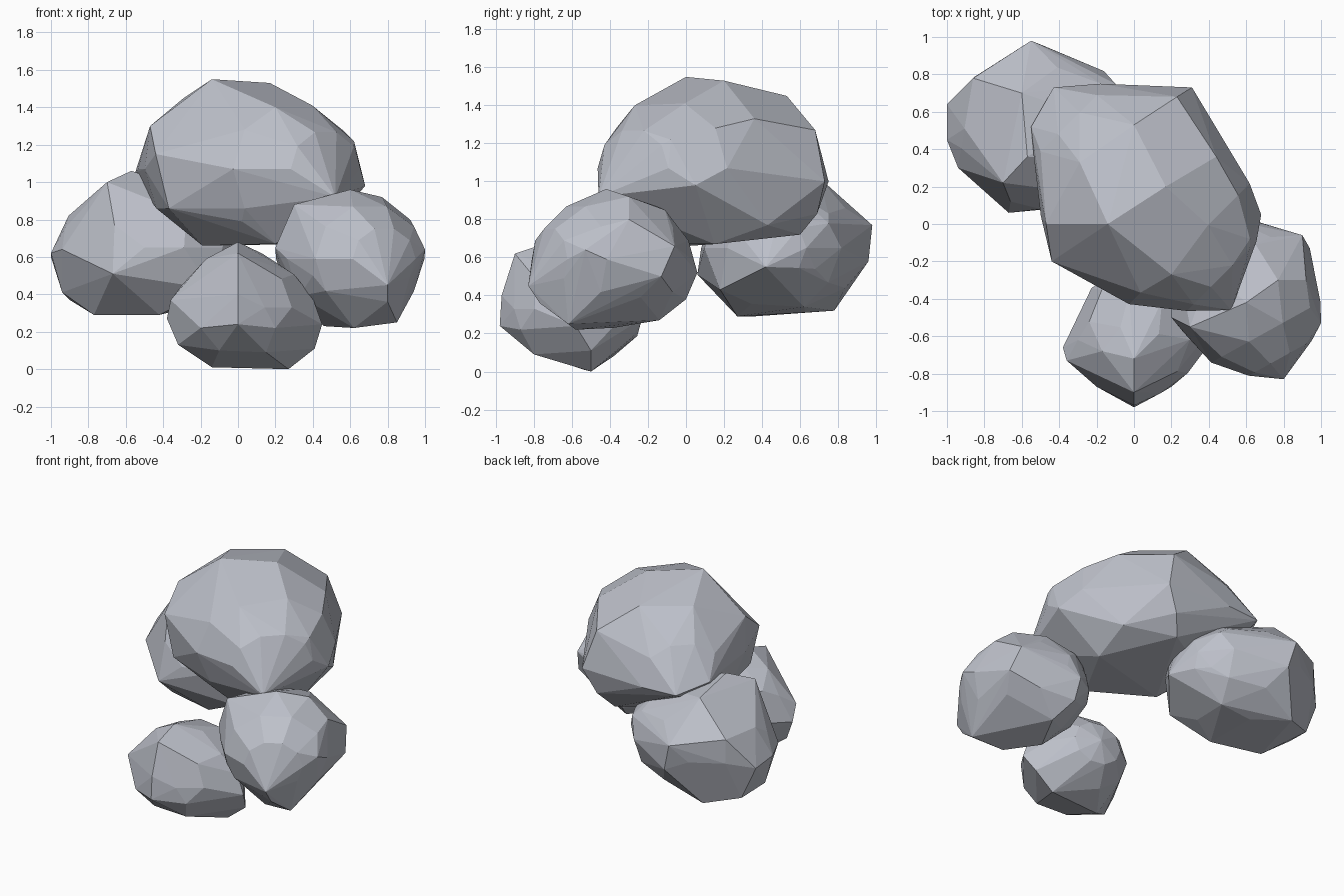
import bpy, bmesh, math
from mathutils import Matrix, Vector

grey = bpy.data.materials.new("cool_grey")
grey.diffuse_color = (0.51, 0.53, 0.59, 1)


def puff(name, centre, size, turn, corners):
    """Low-poly ellipsoid with a sideways pole axis and a few pulled-out corners."""
    src = bmesh.new()
    m = (Matrix.Translation(centre) @ Matrix.Rotation(math.radians(turn), 4, 'Z')
         @ Matrix.Diagonal((*size, 1)) @ Matrix.Rotation(math.radians(90), 4, 'Y'))
    bmesh.ops.create_uvsphere(src, u_segments=10, v_segments=6, radius=0.94, matrix=m)
    pts = [v.co.copy() for v in src.verts] + [Vector(c) for c in corners]
    src.free()

    # wrap body and corners in one faceted skin
    bm = bmesh.new()
    for p in pts:
        bm.verts.new(p)
    bmesh.ops.convex_hull(bm, input=bm.verts[:])
    bmesh.ops.delete(bm, geom=[v for v in bm.verts if not v.link_faces], context='VERTS')
    bmesh.ops.dissolve_limit(bm, angle_limit=math.radians(4),
                             verts=bm.verts[:], edges=bm.edges[:])
    bmesh.ops.recalc_face_normals(bm, faces=bm.faces[:])
    me = bpy.data.meshes.new(name)
    bm.to_mesh(me)
    bm.free()
    me.materials.append(grey)
    ob = bpy.data.objects.new(name, me)
    bpy.context.collection.objects.link(ob)
    return ob


# large upper puff
puff("main_puff", (0.06, 0.13, 1.07), (0.71, 0.56, 0.44), -45, [
    (-.14, 0, 1.55), (.17, .2, 1.53), (.20, -.27, 1.40), (0, .53, 1.45),
    (-.29, .33, 1.45), (.23, .68, 1.27), (.44, .36, 1.33), (.62, -.08, 1.22),
    (.31, .73, 1.0), (.68, .05, .98), (.52, -.46, .92), (0, -.42, 1.06),
    (-.44, -.2, 1.15), (-.47, 0, 1.30), (-.55, .52, 1.05), (-.43, .73, 1.0),
    (.14, .6, .72), (.45, .43, .77), (.42, .15, .67), (.2, -.25, .67),
    (-.19, 0, .66), (-.37, -.2, .86), (.02, -.31, .79), (.22, .69, .83),
    (-.18, .75, 1.0)])

# left rear puff
puff("left_rear_puff", (-.47, .5, .65), (.53, .45, .38), -10, [
    (-.55, .98, .77), (-.5, .96, .58), (-1, .64, .6), (-1, .45, .62),
    (-.94, .30, .64), (-.67, .06, .51), (-.66, .12, .77), (-.57, .36, 1.06),
    (-.70, .22, 1.0), (-.60, .70, 1.02), (-.86, .78, .82), (-.77, .36, .29),
    (-.94, .45, .41), (-.9, .66, .37), (-.42, .27, .29), (-.68, .78, .32),
    (-.10, .75, .78), (-.08, .68, .54), (-.22, .62, .34), (-.5, .08, .65),
    (-.15, .18, .43), (.06, .42, .55)])

# right front puff
puff("right_front_puff", (.60, -.39, .59), (.46, .41, .36), -61, [
    (.9, -.06, .66), (1, -.53, .64), (.8, -.83, .45), (.6, -.42, .96),
    (.77, -.3, .92), (.92, -.3, .80), (.85, -.62, .25), (.62, -.58, .22),
    (.46, -.38, .23), (.5, .06, .52), (.72, -.01, .60), (.38, 0, .5),
    (.2, -.5, .65), (.3, -.55, .88), (.4, -.7, .5), (.8, -.77, .36),
    (.5, 0, .38), (.57, -.14, .27), (.94, -.13, .5), (.65, -.11, .85)])

# low front puff
puff("low_front_puff", (.03, -.57, .33), (.38, .36, .32), 80, [
    (0, -.72, .68), (0, -.90, .62), (0, -.98, .24), (0, -.97, .40),
    (.27, -.5, 0), (-.14, -.54, .01), (-.38, -.66, .27), (-.36, -.73, .37),
    (-.32, -.68, .13), (-.2, -.87, .22), (.2, -.87, .22), (-.1, -.8, .10),
    (.15, -.8, .09), (.45, -.58, .24), (.41, -.5, .11), (.40, -.58, .38),
    (-.17, -.68, .59), (-.3, -.62, .45), (.28, -.65, .5), (-.12, -.36, .47)])
